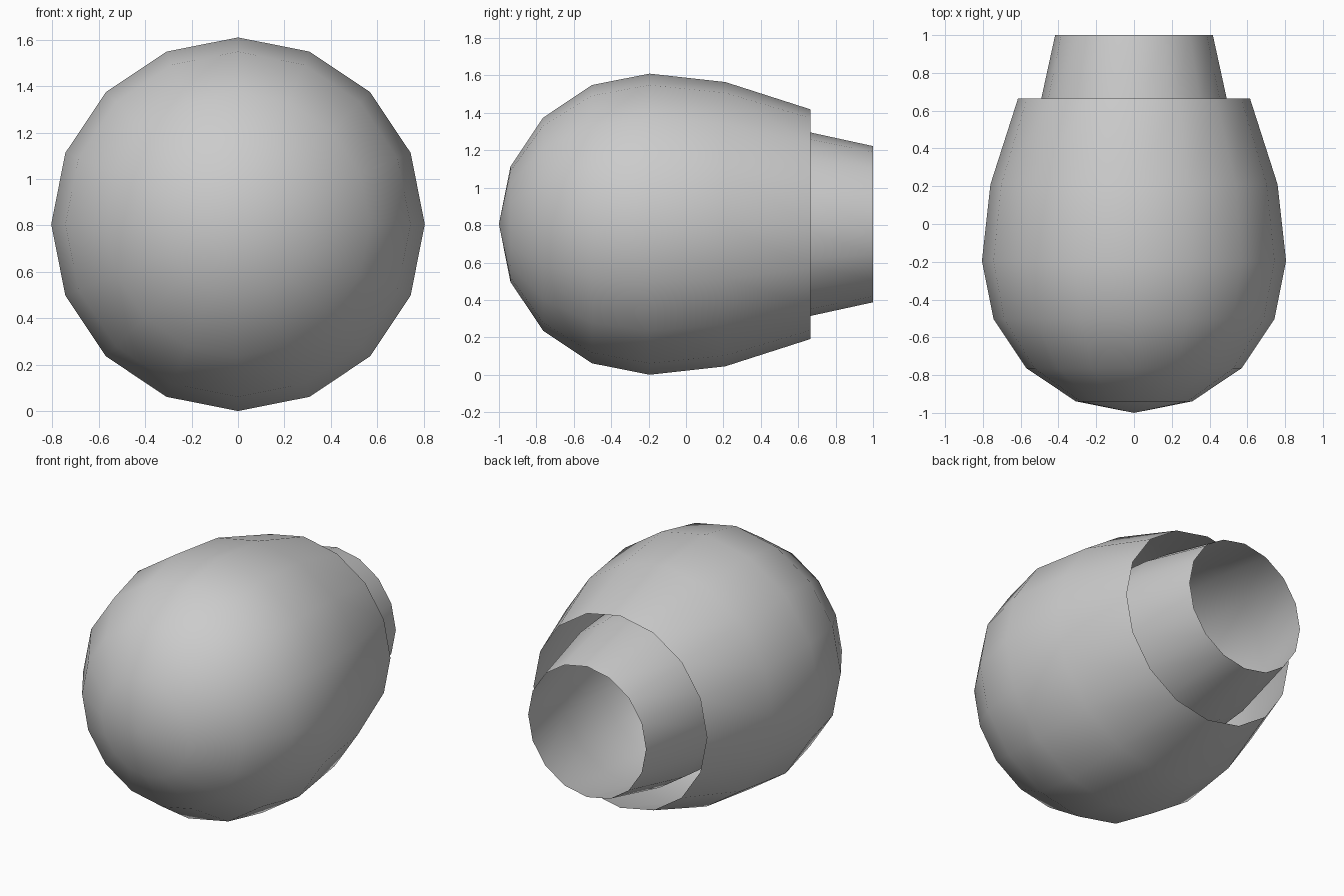
import bpy
import bmesh
from math import sin, cos, pi

if "Cube" in bpy.data.objects:
    bpy.data.objects.remove(bpy.data.objects["Cube"])

R = 0.805        # largest radius, also the height of the axis
SIDES = 16

# Profile along y: a round nose followed by a tapering open tail (y, radius)
profile = [(-0.195 - R * cos(a * pi / 8), R * sin(a * pi / 8)) for a in range(1, 5)]
profile += [(0.21, 0.76), (0.665, 0.614)]


def shell(name, radial_scale, shift):
    """Open egg-shaped shell turned around a lengthwise axis."""
    bm = bmesh.new()
    tip = bm.verts.new((0, -1 + shift, R))
    rings = []
    for y, r in profile:
        r *= radial_scale
        rings.append([bm.verts.new((r * sin(2 * pi * i / SIDES), y + shift,
                                    R + r * cos(2 * pi * i / SIDES)))
                      for i in range(SIDES)])
    for i in range(SIDES):
        j = (i + 1) % SIDES
        bm.faces.new((tip, rings[0][j], rings[0][i]))
        for a, b in zip(rings, rings[1:]):
            bm.faces.new((a[i], a[j], b[j], b[i]))
    bmesh.ops.recalc_face_normals(bm, faces=bm.faces)
    # Open shells: make sure the normals point away from the axis
    bm.normal_update()
    face = max(bm.faces, key=lambda f: f.calc_center_median().z)
    if face.normal.z < 0:
        bmesh.ops.reverse_faces(bm, faces=bm.faces)
    for f in bm.faces:
        f.smooth = True
    mesh = bpy.data.meshes.new(name)
    bm.to_mesh(mesh)
    bm.free()
    obj = bpy.data.objects.new(name, mesh)
    bpy.context.collection.objects.link(obj)
    return obj


# Outer body, and the narrower liner that sticks out of its open end
shell("outer_shell", 1.0, 0.0)
shell("inner_shell", 0.68, 0.335)
